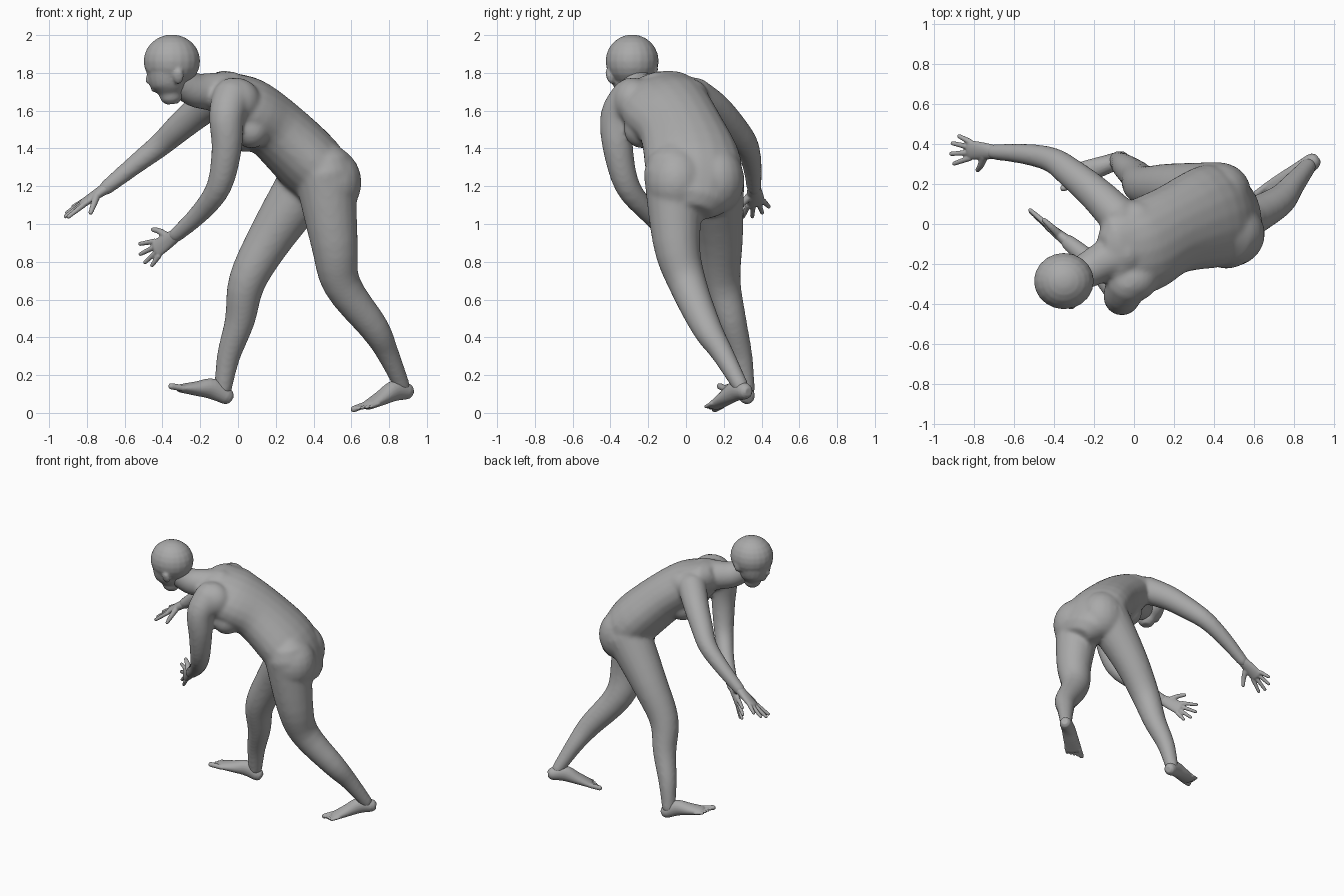
import bpy, bmesh, math
from mathutils import Vector, Matrix

if "Cube" in bpy.data.objects:
    bpy.data.objects.remove(bpy.data.objects["Cube"])

grey = bpy.data.materials.new("plain grey")
grey.use_nodes = True
colour = (.4, .4, .4, 1)
grey.diffuse_color = colour
grey.node_tree.nodes["Principled BSDF"].inputs["Base Color"].default_value = colour

SIDES = 20
STEPS = 4
ANGLES = [math.tau * k / SIDES for k in range(SIDES)]


def spline(before, start, end, after, t):
    """Smooth value between start and end."""
    leave, arrive = (end - before) / 2, (after - start) / 2
    gap = end - start
    curve = (gap * 3 - leave * 2 - arrive) * t ** 2
    return start + leave * t + curve + (leave + arrive - gap * 2) * t ** 3


def tube(bm, stations, side=(0, 1, 0), side_end=None):
    """Loft rounded sections (centre, half width, half depth) along a smooth path."""
    keys = [(Vector(centre), width, depth) for centre, width, depth in stations]
    final = len(keys) - 1
    path = []
    for i in range(final):
        quad = [keys[max(i - 1, 0)], keys[i], keys[i + 1], keys[min(i + 2, final)]]
        for step in range(STEPS):
            path.append([spline(*values, step / STEPS) for values in zip(*quad)])
    path.append(list(keys[final]))
    # Rounded ends
    first, last = path[0], path[-1]
    backward = (first[0] - path[1][0]).normalized()
    onward = (last[0] - path[-2][0]).normalized()
    for reach, shrink in ((.5, .85), (.85, .5)):
        path.insert(0, [first[0] + backward * min(first[1:]) * reach,
                        first[1] * shrink, first[2] * shrink])
        path.append([last[0] + onward * min(last[1:]) * reach,
                     last[1] * shrink, last[2] * shrink])
    side, side_end = Vector(side), Vector(side_end or side)
    rings = []
    final = len(path) - 1
    for i, (centre, width, depth) in enumerate(path):
        along = (path[min(i + 1, final)][0] - path[max(i - 1, 0)][0]).normalized()
        across = side.lerp(side_end, i / final)
        across = (across - along * across.dot(along)).normalized()
        through = along.cross(across)
        rings.append([bm.verts.new(centre + across * width * math.cos(a)
                                   + through * depth * math.sin(a)) for a in ANGLES])
    for ring, following in zip(rings, rings[1:]):
        for k in range(SIDES):
            n = (k + 1) % SIDES
            bm.faces.new((ring[k], ring[n], following[n], following[k]))
    bm.faces.new(rings[0][::-1])
    bm.faces.new(rings[-1])


def limb(bm, points, thick, thin, power=1, side=(0, 1, 0)):
    """Round tube whose radius tapers by a power rule."""
    stations = []
    for i, point in enumerate(points):
        radius = thick + (thin - thick) * (i / (len(points) - 1)) ** power
        stations.append((point, radius, radius))
    tube(bm, stations, side)


def blob(bm, centre, radii, roll=0):
    matrix = (Matrix.Translation(centre) @ Matrix.Rotation(roll, 4, "X")
              @ Matrix.Diagonal((*radii, 1)))
    bmesh.ops.create_uvsphere(bm, u_segments=SIDES, v_segments=12, radius=1, matrix=matrix)


def finish(name, bm, voxel, smoothing):
    """Fuse the overlapping volumes of one part into a single skin."""
    bmesh.ops.recalc_face_normals(bm, faces=bm.faces[:])
    mesh = bpy.data.meshes.new(name)
    bm.to_mesh(mesh)
    bm.free()
    mesh.materials.append(grey)
    part = bpy.data.objects.new(name, mesh)
    bpy.context.collection.objects.link(part)
    fuse = part.modifiers.new("fuse", "REMESH")
    fuse.mode = "VOXEL"
    fuse.voxel_size = voxel
    fuse.use_smooth_shade = True
    soften = part.modifiers.new("soften", "SMOOTH")
    soften.factor = .5
    soften.iterations = smoothing


def hand(name, wrist, knuckles, side, thumb_tip):
    """Palm, four fanned fingers and a thumb; side points to the little finger."""
    bm = bmesh.new()
    wrist, knuckles, side = Vector(wrist), Vector(knuckles), Vector(side).normalized()
    thumb_tip = Vector(thumb_tip)
    forward = (knuckles - wrist).normalized()
    tube(bm, [(wrist, .036, .031), (wrist.lerp(knuckles, .5), .045, .025),
              (knuckles, .05, .02)], side)
    for finger in (-1.5, -.5, .5, 1.5):
        base = knuckles + side * finger * .028
        length = .115 - .012 * (finger + .5) ** 2
        tip = base + (forward + side * finger * .25).normalized() * length
        limb(bm, [base, tip], .015, .011, side=side)
    root = wrist.lerp(knuckles, .4) - side * .025
    middle = root.lerp(thumb_tip, .5) - side * .01
    limb(bm, [root, middle, thumb_tip], .021, .012, side=forward)
    finish(name, bm, .005, 3)


def foot(name, heel, ball, side):
    """Foot with five toes; side points to the big toe."""
    bm = bmesh.new()
    heel, ball, side = Vector(heel), Vector(ball), Vector(side).normalized()
    forward = (ball - heel).normalized()
    lift = Vector((0, 0, .025))
    tube(bm, [(heel, .043, .045), (heel.lerp(ball, .3) + lift, .047, .055),
              (heel.lerp(ball, .65) + lift / 2, .054, .039), (ball, .058, .023)], side)
    for toe in range(5):
        base = ball + side * (.04 - .023 * toe) - forward * .008 * toe
        tip = base + forward * (.07 - .004 * toe)
        radius = .01 if toe else .017
        limb(bm, [base, tip], radius, radius, side=side)
    finish(name, bm, .005, 3)


body = bmesh.new()
# Torso, bending forward with the chest turned against the hips
tube(body, [((.49, .04, 1.17), .22, .15), ((.39, .04, 1.31), .26, .18),
            ((.19, -.03, 1.51), .225, .17), ((.04, -.11, 1.62), .24, .165),
            ((-.07, -.14, 1.69), .21, .12)], (-.3, .95, 0), (0, 1, .2))
# Neck
limb(body, [(-.04, -.14, 1.69), (-.14, -.18, 1.7), (-.23, -.23, 1.71), (-.31, -.27, 1.76)],
     .12, .08, .7)
# Shoulder masses, bust and buttocks
blob(body, (-.01, -.28, 1.65), (.13, .11, .125))
blob(body, (0, .02, 1.67), (.13, .1, .1))
blob(body, (.07, -.23, 1.5), (.1, .1, .1))
blob(body, (.04, -.02, 1.48), (.1, .1, .1))
blob(body, (.48, -.05, 1.22), (.175, .165, .19))
blob(body, (.42, .16, 1.23), (.165, .15, .18))
# Left arm, hanging and bent
limb(body, [(-.03, -.29, 1.67), (-.06, -.36, 1.57), (-.06, -.36, 1.4), (-.1, -.31, 1.2),
            (-.2, -.2, 1.06), (-.33, -.09, .94)], .108, .04)
# Right arm, reaching forward
limb(body, [(-.08, .04, 1.68), (-.19, .15, 1.61), (-.31, .25, 1.51), (-.41, .32, 1.42),
            (-.55, .35, 1.31), (-.7, .36, 1.19)], .1, .04)
# Left leg, trailing behind
limb(body, [(.46, -.06, 1.27), (.51, -.05, .9), (.55, .01, .68), (.72, .11, .45),
            (.79, .19, .32), (.87, .29, .14)], .165, .043, .7)
# Right leg, stepping forward
limb(body, [(.38, .15, 1.24), (.18, .18, .94), (.05, .19, .7), (.01, .24, .49),
            (-.05, .29, .3), (-.08, .32, .12)], .16, .046, .7)
finish("body", body, .011, 16)

# Head with jaw, nose, lips, brow and ears
head = bmesh.new()
blob(head, (-.35, -.285, 1.862), (.15, .141, .141))
tube(head, [((-.365, -.285, 1.85), .13, .125), ((-.37, -.285, 1.78), .118, .11),
            ((-.36, -.285, 1.73), .1, .095), ((-.355, -.285, 1.69), .065, .065)], (0, 1, .2))
limb(head, [(-.465, -.29, 1.81), (-.472, -.29, 1.76)], .013, .019)
blob(head, (-.444, -.285, 1.71), (.015, .03, .012))
blob(head, (-.46, -.285, 1.825), (.028, .08, .018), .15)
for y, z, roll in ((-.405, 1.78, .35), (-.165, 1.82, 0)):
    blob(head, (-.315, y, z), (.028, .017, .042), roll)
finish("head", head, .008, 6)

hand("left_hand", (-.33, -.09, .94), (-.43, -.01, .87), (.25, -.3, -.9), (-.45, .02, .97))
hand("right_hand", (-.7, .36, 1.19), (-.82, .37, 1.11), (0, .95, .25), (-.78, .27, 1.06))
foot("left_foot", (.89, .31, .115), (.69, .16, .04), (-.6, .8, 0))
foot("right_foot", (-.065, .322, .09), (-.3, .24, .13), (.3, -.95, 0))
